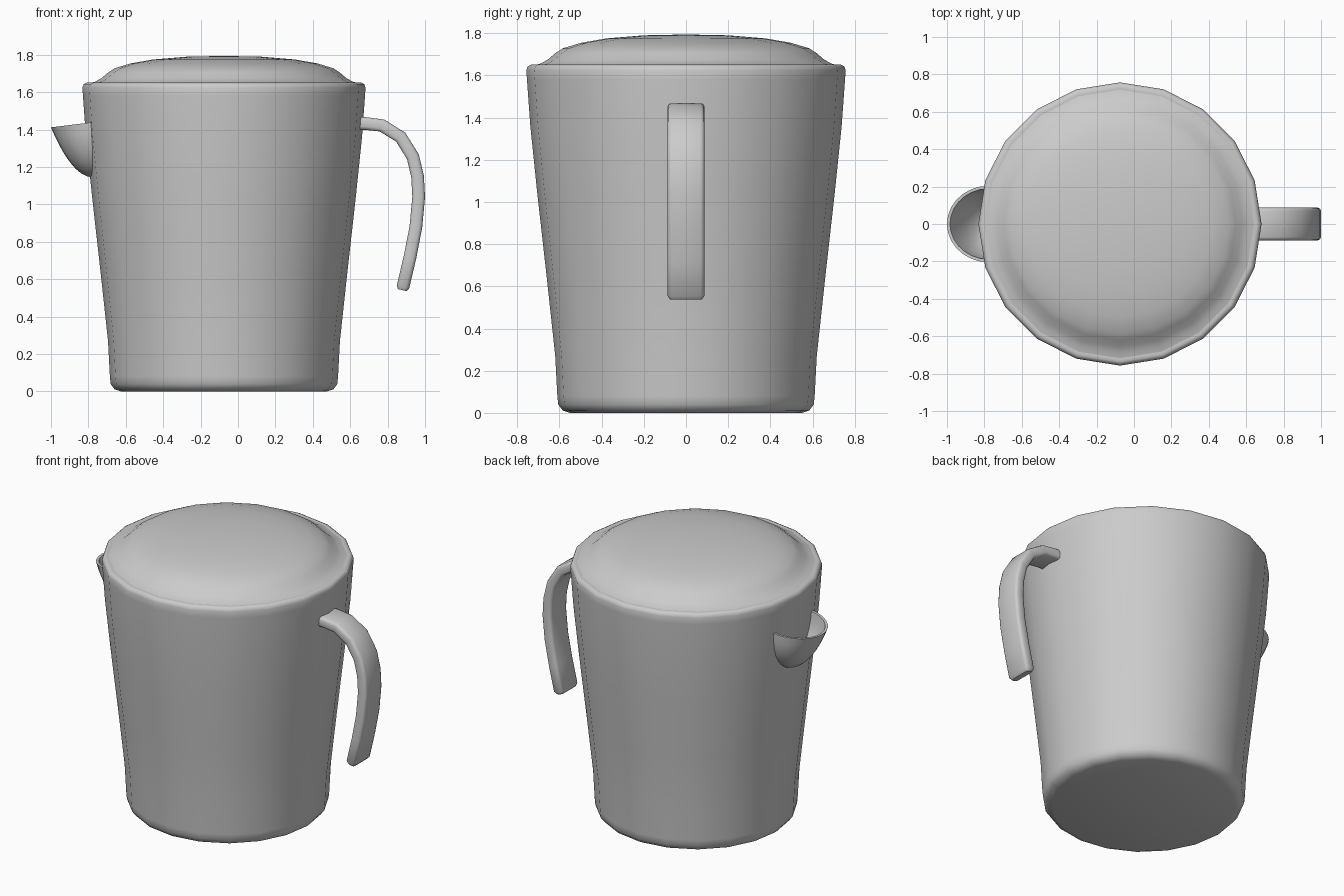
import bpy, bmesh
from math import sin, cos, pi, radians
from mathutils import Vector

if "Cube" in bpy.data.objects:
    bpy.data.objects.remove(bpy.data.objects["Cube"])

CX = -0.075   # axis of the jug body
SIDES = 20


def make(name, verts, faces, angle=50):
    me = bpy.data.meshes.new(name)
    me.from_pydata(verts, [], faces)
    bm = bmesh.new()
    bm.from_mesh(me)
    bmesh.ops.remove_doubles(bm, verts=bm.verts, dist=1e-5)
    bmesh.ops.recalc_face_normals(bm, faces=bm.faces)
    bm.to_mesh(me)
    bm.free()
    ob = bpy.data.objects.new(name, me)
    bpy.context.collection.objects.link(ob)
    bpy.ops.object.select_all(action='DESELECT')
    ob.select_set(True)
    bpy.context.view_layer.objects.active = ob
    bpy.ops.object.shade_smooth_by_angle(angle=radians(angle))
    return ob


def lathe(name, profile):
    """Revolve (radius, z) points; ends with radius 0 close to a point."""
    n = SIDES
    verts = [(CX + r * cos(2 * pi * i / n), r * sin(2 * pi * i / n), z)
             for r, z in profile for i in range(n)]
    faces = []
    for j in range(len(profile) - 1):
        for i in range(n):
            k = (i + 1) % n
            q = [j * n + i, j * n + k, (j + 1) * n + k, (j + 1) * n + i]
            if profile[j][0] == 0:
                q.pop(1)
            elif profile[j + 1][0] == 0:
                q.pop(2)
            faces.append(q)
    return make(name, verts, faces)


# Tapered body with rounded foot, rim and thin inner wall
lathe("jug_body", [(0, 0), (0.55, 0), (0.585, 0.012), (0.606, 0.04), (0.61, 0.08),
                   (0.62, 0.27), (0.66, 0.64), (0.705, 1.04), (0.738, 1.36),
                   (0.754, 1.58), (0.757, 1.625), (0.75, 1.643), (0.735, 1.651),
                   (0.715, 1.648), (0.705, 1.62), (0.69, 1.36), (0.57, 0.2),
                   (0.54, 0.05), (0, 0.05)])

# Domed lid
lathe("lid", [(0, 1.6), (0.70, 1.6), (0.72, 1.648), (0.69, 1.656), (0.655, 1.675),
              (0.62, 1.705), (0.585, 1.728), (0.5, 1.754), (0.38, 1.775),
              (0.2, 1.79), (0, 1.794)])

# Handle: flat bar swept along a hooked path
path = [Vector((x, 0, z)) for x, z in
        [(0.61, 1.435), (0.68, 1.433), (0.77, 1.422), (0.87, 1.36), (0.935, 1.255),
         (0.96, 1.15), (0.966, 1.04), (0.951, 0.88), (0.92, 0.72), (0.88, 0.55)]]
HW, HT, B = 0.0875, 0.034, 0.018
section = []
for sy, st in ((1, 1), (-1, 1), (-1, -1), (1, -1)):
    corner = [(sy * HW, st * (HT - B)), (sy * (HW - B * 0.3), st * (HT - B * 0.3)),
              (sy * (HW - B), st * HT)]
    section += corner if sy * st > 0 else corner[::-1]
m = len(section)
rings = []
for i, p in enumerate(path):
    t = (path[min(i + 1, len(path) - 1)] - path[max(i - 1, 0)]).normalized()
    rings.append((p, Vector((-t.z, 0, t.x)), 1.0))
end_dir = (path[-1] - path[-2]).normalized()
rings[-1] = (path[-1] - end_dir * 0.01, rings[-1][1], 1.0)
rings.append((path[-1] + end_dir * 0.008, rings[-1][1], 0.7))
verts = []
for p, nrm, s in rings:
    inset = (1 - s) * HT
    for y, t in section:
        yy = y - inset * (1 if y > 0 else -1)
        verts.append(p + Vector((0, yy, 0)) + nrm * t * s)
faces = [(j * m + i, j * m + (i + 1) % m, (j + 1) * m + (i + 1) % m, (j + 1) * m + i)
         for j in range(len(rings) - 1) for i in range(m)]
faces += [list(range(m)), list(range((len(rings) - 1) * m, len(rings) * m))]
make("handle", verts, faces)


# Spout: open scoop with a U-shaped root, inner and outer skins
NU, NV = 14, 8


def scoop(scale):
    pts = []
    for j in range(NV + 1):
        s = sin(pi / 2 * j / NV)
        w = 0.205 * cos(pi / 2 * j / NV) - scale
        d = 0.225 * (1 - s) ** 0.5 - scale
        for i in range(NU + 1):
            a = -pi / 2 + pi * i / NU
            z = 1.412 - (0.267 - scale) * s + 0.028 * (1 - cos(a)) * (1 - s)
            pts.append((-0.775 - max(d, 0) * cos(a), max(w, 0) * sin(a), z))
    return pts


row = NU + 1
off = row * (NV + 1)
verts = scoop(0) + scoop(0.016)
faces = []
for o in (0, off):
    for j in range(NV):
        for i in range(NU):
            a = o + j * row + i
            faces.append((a, a + 1, a + row + 1, a + row))
faces += [(i, i + 1, off + i + 1, off + i) for i in range(NU)]
make("spout", verts, faces)
